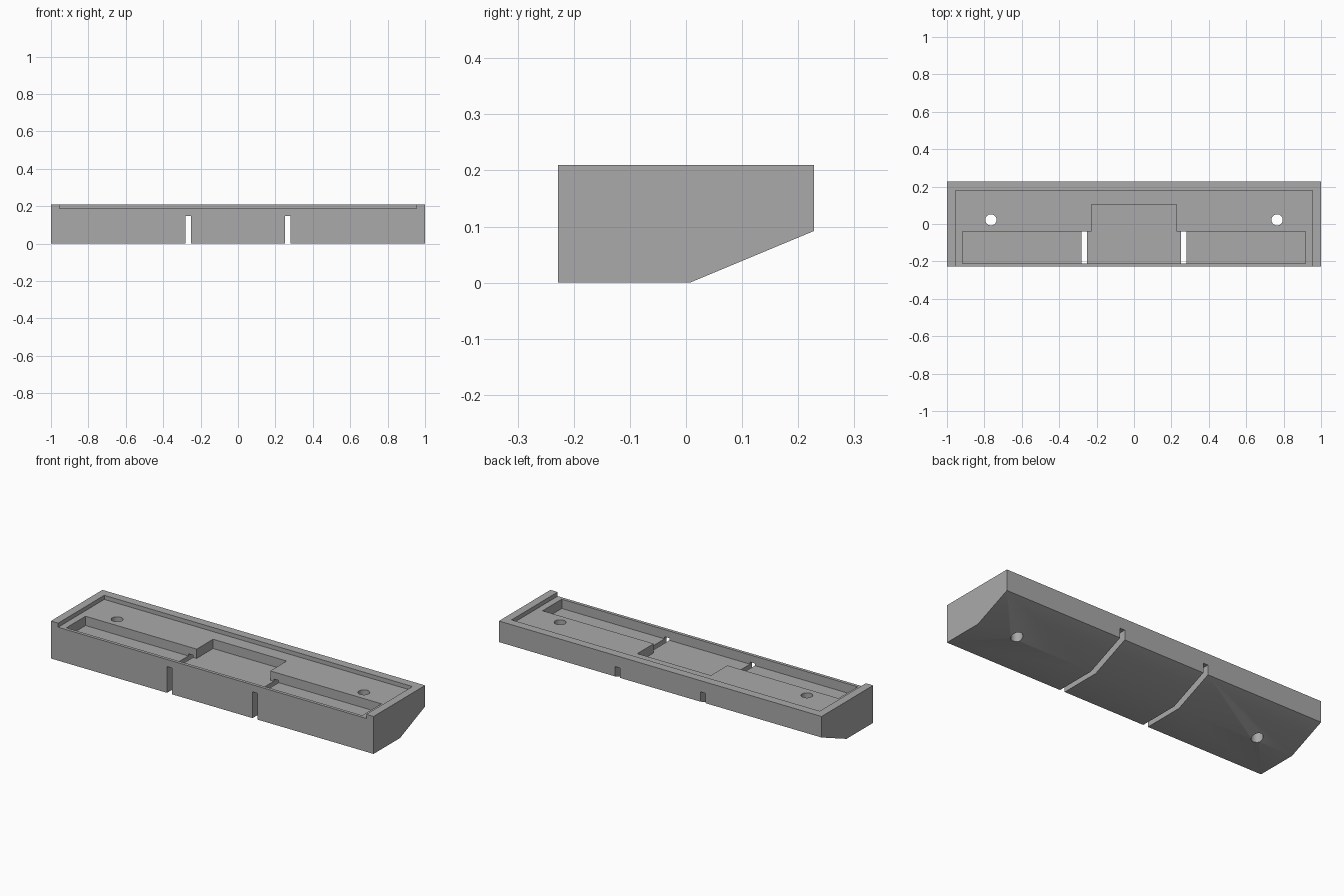
import bpy
import bmesh
from mathutils import Vector

cube = bpy.data.objects.get("Cube")
if cube:
    bpy.data.objects.remove(cube, do_unlink=True)

grey = bpy.data.materials.new("plain_grey")
grey.use_nodes = True
colour = (0.4, 0.4, 0.4, 1)
grey.diffuse_color = colour
grey.node_tree.nodes["Principled BSDF"].inputs["Base Color"].default_value = colour

FRONT, BACK, TOP = -0.228, 0.228, 0.21
LEDGE, FLOOR = 0.187, 0.135


def prism(name, outline, offset):
    """Extrude a closed outline of 3D points along an offset."""
    bm = bmesh.new()
    face = bm.faces.new([bm.verts.new(p) for p in outline])
    top = bmesh.ops.extrude_face_region(bm, geom=[face])["geom"]
    moved = [v for v in top if isinstance(v, bmesh.types.BMVert)]
    bmesh.ops.translate(bm, verts=moved, vec=Vector(offset))
    bmesh.ops.recalc_face_normals(bm, faces=bm.faces)
    mesh = bpy.data.meshes.new(name)
    bm.to_mesh(mesh)
    bm.free()
    mesh.materials.append(grey)
    obj = bpy.data.objects.new(name, mesh)
    bpy.context.collection.objects.link(obj)
    return obj


def box(name, x0, x1, y0, y1, z0, z1):
    outline = [(x0, y0, z0), (x1, y0, z0), (x1, y1, z0), (x0, y1, z0)]
    return prism(name, outline, (0, 0, z1 - z0))


# Body with a sloped lower back
profile = [(FRONT, 0), (0.007, 0), (BACK, 0.092), (BACK, TOP), (FRONT, TOP)]
body = prism("tray_body", [(-1, y, z) for y, z in profile], (2, 0, 0))

# Shallow top recess, open at the front
cutters = [box("recess_cutter", -0.955, 0.955, -0.4, 0.18, LEDGE, 0.4)]

# Stepped pocket, wider at the front and deeper in the middle
half = [(0.917, -0.21), (0.917, -0.04), (0.228, -0.04), (0.228, 0.105)]
outline = half + [(-x, y) for x, y in reversed(half)]
cutters.append(prism("pocket_cutter", [(x, y, FLOOR) for x, y in outline], (0, 0, 0.3)))

# Slots underneath and round screw holes, mirrored
for side in (-1, 1):
    x0, x1 = sorted((side * 0.25, side * 0.28))
    cutters.append(box("slot_cutter", x0, x1, -0.4, 0.4, -0.1, 0.147))
    bpy.ops.mesh.primitive_cylinder_add(vertices=32, radius=0.03, depth=1,
                                        location=(side * 0.765, 0.022, 0.1))
    hole = bpy.context.object
    hole.name = "hole_cutter"
    hole.data.materials.append(grey)
    cutters.append(hole)

for cutter in cutters:
    mod = body.modifiers.new(cutter.name, "BOOLEAN")
    mod.operation = "DIFFERENCE"
    mod.solver = "EXACT"
    mod.object = cutter

# Apply the cuts and remove the cutters
bpy.context.view_layer.update()
graph = bpy.context.evaluated_depsgraph_get()
result = bpy.data.meshes.new_from_object(body.evaluated_get(graph))
body.modifiers.clear()
body.data = result
for cutter in cutters:
    bpy.data.objects.remove(cutter, do_unlink=True)

bpy.ops.object.select_all(action="DESELECT")
body.select_set(True)
bpy.context.view_layer.objects.active = body
bpy.ops.object.shade_smooth_by_angle()
